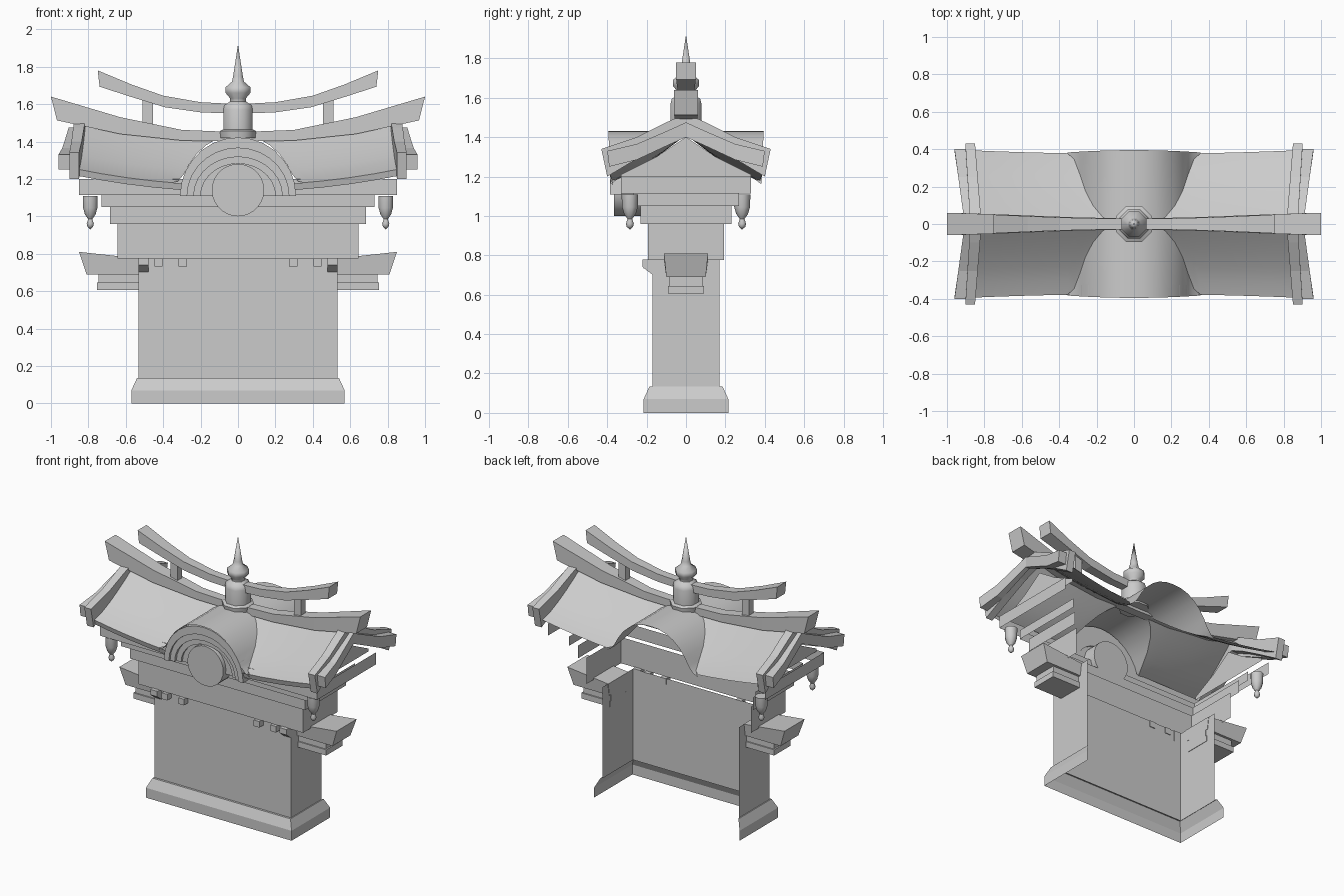
import bpy, bmesh, math

if "Cube" in bpy.data.objects:
    bpy.data.objects.remove(bpy.data.objects["Cube"])

grey = bpy.data.materials.new("stone_grey")
grey.use_nodes = True
grey.diffuse_color = (0.6, 0.6, 0.6, 1)
grey.node_tree.nodes["Principled BSDF"].inputs["Base Color"].default_value = (0.6, 0.6, 0.6, 1)


def loft(name, rows, closed=False, cap=False, smooth=0):
    """Skin consecutive rows of points."""
    bm = bmesh.new()
    vs = [[bm.verts.new(p) for p in row] for row in rows]
    n = len(rows[0])
    for a, b in zip(vs, vs[1:]):
        for i in range(n if closed else n - 1):
            j = (i + 1) % n
            bm.faces.new((a[i], a[j], b[j], b[i]))
    if cap:
        bm.faces.new(vs[0])
        bm.faces.new(vs[-1])
    bmesh.ops.remove_doubles(bm, verts=bm.verts, dist=0.0005)
    bmesh.ops.recalc_face_normals(bm, faces=bm.faces)
    me = bpy.data.meshes.new(name)
    bm.to_mesh(me)
    bm.free()
    me.materials.append(grey)
    ob = bpy.data.objects.new(name, me)
    bpy.context.collection.objects.link(ob)
    if smooth:
        bpy.ops.object.select_all(action='DESELECT')
        ob.select_set(True)
        bpy.context.view_layer.objects.active = ob
        bpy.ops.object.shade_smooth_by_angle(angle=math.radians(smooth))
    return ob


def shell(name, levels):
    """Front and two sides, open at the back; levels are (half x, half y, z)."""
    loft(name, [[(-x, y, z), (-x, -y, z), (x, -y, z), (x, y, z)] for x, y, z in levels])


def box(name, x0, x1, y0, y1, z0, z1):
    loft(name, [[(x0, y0, z), (x1, y0, z), (x1, y1, z), (x0, y1, z)] for z in (z0, z1)], True, True)


def lathe(name, profile, x, y, sides, smooth):
    ring = [math.tau * (i + 0.5) / sides for i in range(sides)]
    loft(name, [[(x + r * math.cos(a), y + r * math.sin(a), z) for a in ring]
                for r, z in profile], True, False, smooth)


# Plinth, wall and stepped cornices
shell("plinth", [(.57, .215, 0), (.57, .215, .07), (.54, .185, .135), (.533, .17, .135)])
shell("wall", [(.533, .17, .13), (.533, .17, .775)])
shell("frieze", [(.645, .193, .775), (.645, .193, .96)])
shell("lower_cornice", [(.685, .23, .96), (.685, .23, 1.05)])
shell("middle_cornice", [(.73, .268, 1.05), (.73, .268, 1.115)])
shell("upper_cornice", [(.85, .33, 1.115), (.85, .33, 1.2)])

# Roof shape functions
def ridge_z(x):
    return 1.41 + .125 * x * x

def eave_z(x):
    return 1.165 + .118 * x * x

def eave_y(x):
    return .375 + .025 * x * x

def roof_z(x, t):
    return ridge_z(x) + (eave_z(x) - ridge_z(x)) * (1 - (1 - t) ** 1.3)

def meet(x, z):
    """Fraction down the slope at which the roof has height z."""
    s = (ridge_z(x) - z) / (ridge_z(x) - eave_z(x))
    return 1 - (1 - min(1, max(0, s))) ** (1 / 1.3)


# Curved roof slopes and barrel vaults trimmed against them
arch = [(0, 1.432), (.06, 1.428), (.12, 1.41), (.17, 1.38), (.22, 1.335), (.26, 1.28),
        (.29, 1.225), (.32, 1.187), (.355, 1.165)]
full_arch = [(-x, z) for x, z in arch[:0:-1]] + arch
ends = [(x, 0) for x in (.45, .6, .73, .87)]
columns = [(-x, z) for x, z in ends[::-1]] + full_arch + ends
for side, sy in (("front", -1), ("back", 1)):
    rows = []
    for x, z in columns:
        t = meet(x, z)
        rows.append([(x, sy * eave_y(x) * t * k / 5, roof_z(x, t * k / 5)) for k in range(6)])
    loft(side + "_roof_slope", rows, smooth=30)
    loft(side + "_barrel_vault",
         [[(x, sy * eave_y(x) * meet(x, z), z), (x, sy * (.395 - .1 * x * x), z)]
          for x, z in full_arch], smooth=40)

# Eave fascia beside the arch, gable walls and barge boards
for side, s in (("left", 1), ("right", -1)):
    loft(side + "_eave_fascia",
         [[(s * x, -eave_y(x), eave_z(x)), (s * x, -eave_y(x) + .01, eave_z(x) - .035)]
          for x in (.3, .45, .6, .73, .87)])
    loft(side + "_gable_wall",
         [[(s * .79, y, 1.19), (s * .79, y, z)]
          for y, z in ((-.33, 1.21), (-.15, 1.3), (0, 1.4), (.15, 1.3), (.33, 1.21))])
    # section: y, top z, bottom y, bottom z
    inner = [(0, 1.52, 0, 1.42), (.1, 1.475, .1, 1.375), (.25, 1.4, .24, 1.295), (.43, 1.34, .4, 1.2)]
    outer = [(0, 1.475, 0, 1.4), (.1, 1.43, .1, 1.355), (.25, 1.365, .25, 1.285), (.4, 1.33, .39, 1.25)]
    for name, sec, x0, x1, flare0, flare1 in (("inner", inner, .815, .875, .035, .025),
                                              ("outer", outer, .875, .905, .025, .055)):
        rows = []
        for sy, part in ((-1, sec[::-1]), (1, sec[1:])):
            for y, z, yb, zb in part:
                a, b = s * (x0 + flare0 * y / .43), s * (x1 + flare1 * y / .4)
                rows.append([(a, sy * y, z), (b, sy * y, z), (b, sy * yb, zb), (a, sy * yb, zb)])
        loft(f"{side}_{name}_barge_board", rows, True, True)

# Upswept ridge beams: top x, top z, bottom x, bottom z, half width
def beam(name, half):
    pts = [(-a, b, -c, d, w) for a, b, c, d, w in half[:0:-1]] + half
    loft(name, [[(xt, -w, zt), (xt, w, zt), (xb, w, zb), (xb, -w, zb)]
                for xt, zt, xb, zb, w in pts], True, True)

beam("ridge_beam", [(0, 1.45, 0, 1.4, .03), (.3, 1.462, .3, 1.405, .035),
                    (.63, 1.53, .63, 1.44, .048), (1, 1.64, .968, 1.513, .06)])
beam("raised_beam", [(0, 1.6, 0, 1.548, .028), (.2, 1.61, .2, 1.556, .03), (.4, 1.645, .39, 1.583, .035),
                     (.57, 1.705, .56, 1.635, .042), (.75, 1.78, .74, 1.693, .05)])
for side, s in (("left", 1), ("right", -1)):
    x = s * .483
    box(side + "_beam_post", x - .028, x + .028, -.025, .025, 1.46, 1.62)

# Finial
lathe("finial", [(0, 1.42), (.1, 1.42), (.105, 1.455), (.085, 1.465), (.085, 1.57), (.078, 1.595),
                 (.045, 1.615), (.045, 1.63), (.072, 1.66), (.072, 1.69), (.035, 1.72),
                 (.028, 1.75), (0, 1.92)], 0, 0, 8, 50)

# Stepped arch mouldings, tympanum and drum
radii = [(.31, .312), (.272, .255), (.237, .208), (.2, .172)]
angles = [math.pi * i / 14 for i in range(15)]
def bow(r, a, y):
    return (r[0] * math.cos(a), y, 1.11 + r[1] * math.sin(a))

for i, front in enumerate((-.385, -.37, -.35)):
    loft(f"arch_moulding_{i + 1}",
         [[bow(radii[i], a, front), bow(radii[i + 1], a, front),
           bow(radii[i + 1], a, -.325), bow(radii[i], a, -.325)] for a in angles], True, True)
loft("tympanum", [[bow(radii[3], a, -.335), (0, -.335, 1.11)] for a in angles])
circle = [math.tau * i / 28 for i in range(28)]
loft("drum", [[(.14 * math.cos(a), y, 1.14 + .14 * math.sin(a)) for a in circle]
              for y in (-.365, -.23)], True, True, 40)

# Side shelves on stepped corbels
for side, s in (("left", 1), ("right", -1)):
    loft(side + "_shelf",
         [[(s * x0, -w, zb), (s * x0, w, zb), (s * x0, w * 1.12, zt), (s * x0, -w * 1.12, zt)]
          if x0 < .6 else
          [(s * .81, -w, zb), (s * .81, w, zb), (s * .85, w * 1.12, zt), (s * .85, -w * 1.12, zt)]
          for x0, w, zb, zt in ((.53, .1, .69, .775), (.85, .1, .69, .81))], True, True)
    a, b, c = sorted((s * .53, s * .745)), sorted((s * .53, s * .755)), s * .505
    box(side + "_upper_corbel", *a, -.083, .083, .645, .69)
    box(side + "_lower_corbel", *b, -.092, .092, .605, .645)
    # Blocks and corner wedges under the frieze
    for x in (.295, .425):
        box(side + "_dentil", s * x - .022, s * x + .022, -.215, -.165, .732, .775)
    loft(side + "_corner_wedge",
         [[(x, -.168, .7), (x, -.22, .74), (x, -.22, .778), (x, -.168, .778)]
          for x in (c - .027, c + .027)], True, True)

# Hanging lanterns
for name, x, y in (("front_left", .79, -.285), ("front_right", -.79, -.285), ("back_right", -.79, .285)):
    lathe(name + "_lantern", [(0, 1.11), (.042, 1.11), (.04, 1.045), (.03, 1.01), (.012, .985),
                              (.02, .96), (.016, .945), (0, .93)], x, y, 10, 50)
